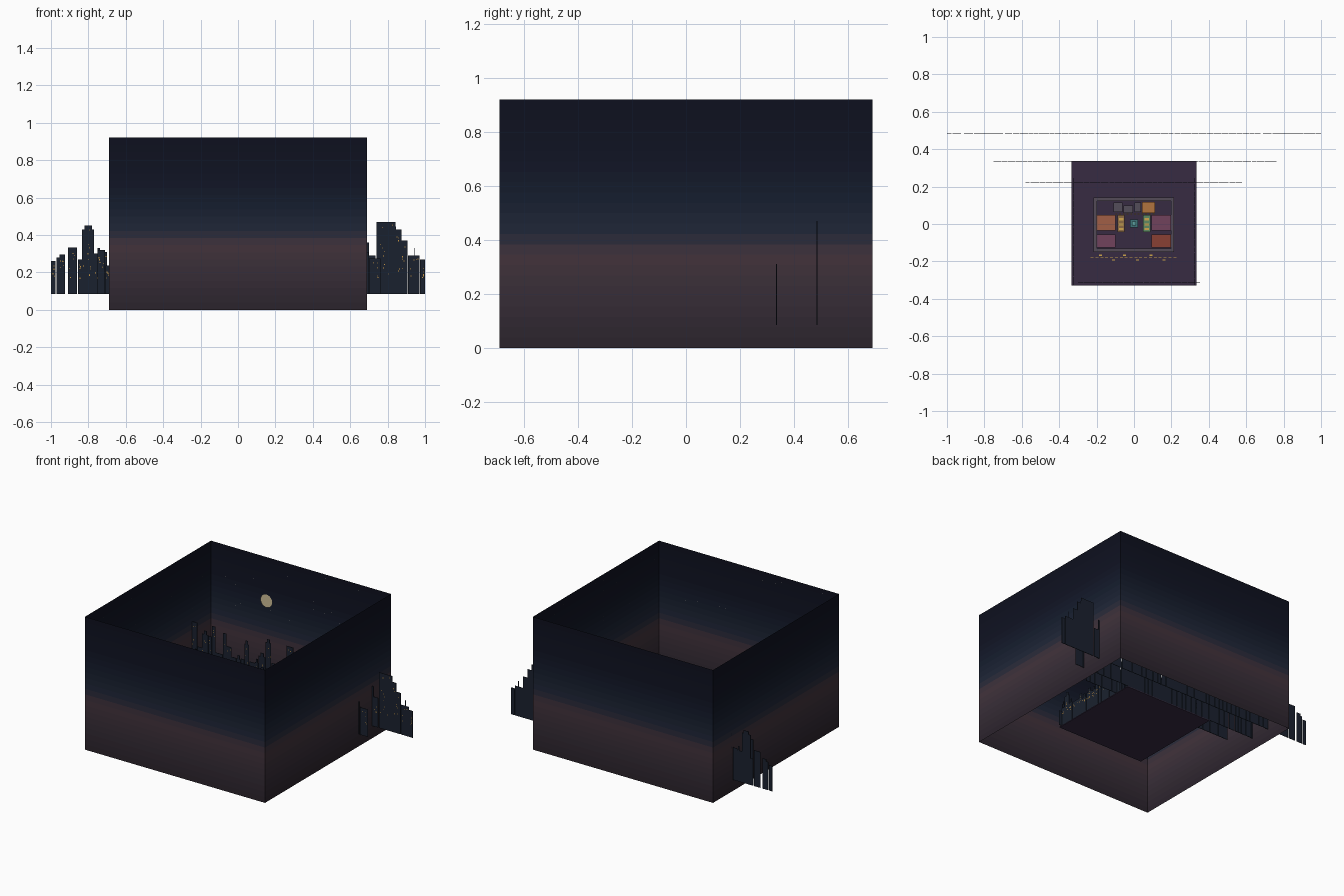
import bpy, bmesh, random
from mathutils import Matrix, Vector

if "Cube" in bpy.data.objects:
    bpy.data.objects.remove(bpy.data.objects["Cube"])

random.seed(7)
G = 0.085  # ground level
mats = {}


def mat(name, rgb):
    if name not in mats:
        m = bpy.data.materials.new(name)
        m.diffuse_color = [(c / 255) ** 2.2 for c in rgb] + [1]
        m.use_nodes = True
        m.node_tree.nodes["Principled BSDF"].inputs["Base Color"].default_value = m.diffuse_color
        mats[name] = m
    return mats[name]


def finish(name, bm, *materials):
    me = bpy.data.meshes.new(name)
    bm.to_mesh(me)
    bm.free()
    for m in materials:
        me.materials.append(m)
    ob = bpy.data.objects.new(name, me)
    bpy.context.collection.objects.link(ob)
    return ob


def add_box(bm, x0, x1, y0, y1, z0, z1, idx=0):
    mtx = Matrix.Translation(((x0 + x1) / 2, (y0 + y1) / 2, (z0 + z1) / 2)) @ \
        Matrix.Diagonal((x1 - x0, y1 - y0, z1 - z0, 1))
    vs = bmesh.ops.create_cube(bm, size=1, matrix=mtx)['verts']
    for f in {f for v in vs for f in v.link_faces}:
        f.material_index = idx


def boxes(name, m, *items):
    bm = bmesh.new()
    for b in items:
        add_box(bm, *b)
    return finish(name, bm, m)


# sky walls: four thin sheets in graded horizontal bands
R, TOP, N = 0.69, 0.92, 24
stops = [(0, (46, 39, 47)), (.2, (58, 49, 58)), (.33, (68, 54, 62)), (.37, (62, 52, 62)),
         (.42, (38, 44, 60)), (.55, (28, 35, 50)), (.7, (23, 26, 40)), (.92, (21, 23, 35))]


def sky_colour(z):
    for (a, ca), (b, cb) in zip(stops, stops[1:]):
        if z <= b:
            t = (z - a) / (b - a)
            return [p + (q - p) * t for p, q in zip(ca, cb)]


bm = bmesh.new()
rings = [[bm.verts.new((x * R, y * R, TOP * i / N)) for x, y in ((-1, -1), (1, -1), (1, 1), (-1, 1))]
         for i in range(N + 1)]
for i in range(N):
    for k in range(4):
        j = (k + 1) % 4
        f = bm.faces.new((rings[i][k], rings[i][j], rings[i + 1][j], rings[i + 1][k]))
        f.material_index = i
finish('sky_walls', bm, *[mat('sky_%d' % i, sky_colour(TOP * (i + .5) / N)) for i in range(N)])

# stars scattered on the inside of every wall
bm = bmesh.new()
for k in range(4):
    turn = Matrix.Rotation(k * 1.5707963, 4, 'Z')
    for _ in range(28):
        x, z, s = random.uniform(-.65, .65), random.uniform(.5, .9), random.uniform(.0012, .0025)
        bm.faces.new([bm.verts.new(turn @ Vector((x + dx * s, .685, z + dz * s)))
                      for dx, dz in ((-1, 0), (0, -1), (1, 0), (0, 1))])
finish('stars', bm, mat('star', (190, 185, 170)))

# moon disc
bm = bmesh.new()
bmesh.ops.create_circle(bm, cap_ends=True, segments=32, radius=.045,
                        matrix=Matrix.Translation((-.26, .682, .62)) @ Matrix.Rotation(1.5707963, 4, 'X'))
finish('moon', bm, mat('moon', (205, 190, 150)))


# skylines: rows of thin building cut-outs with lit windows
def row(a, b, lo, hi):
    out = []
    while a < b - .015:
        w = min(random.uniform(.025, .065), b - a)
        h = lo + (hi - lo) * random.random() ** 1.8
        out.append((a, a + w - .003, h))
        if random.random() < .3:
            out.append((a + w * .25, a + w * .7, min(hi, h + .025)))
        a += w
    return out


def skyline(name, pos, buildings, side=False):
    bm = bmesh.new()
    for a, b, h in buildings:
        add_box(bm, a, b, -.0015, .0015, G, h)
        if b - a > .02:
            for _ in range(5):
                u, z = random.uniform(a + .003, b - .007), random.uniform(G + .08, max(G + .09, h - .02))
                bm.faces.new([bm.verts.new((u + dx, -.0025, z + dz))
                              for dx, dz in ((0, 0), (.004, 0), (.004, .006), (0, .006))]).material_index = 1
    ob = finish(name, bm, mat('building', (32, 38, 50)), mat('lit_window', (200, 150, 70)))
    if side:
        ob.rotation_euler.z = 1.5707963
        ob.location.x = pos
    else:
        ob.location.y = pos


left = [(-1, -.975, .26), (-.97, -.955, .28), (-.955, -.925, .295), (-.91, -.86, .333), (-.855, -.835, .27),
        (-.835, -.77, .43), (-.82, -.78, .45), (-.77, -.735, .30), (-.75, -.738, .33), (-.735, -.70, .31)]
right = [(.69, .70, .36), (.70, .735, .29), (.74, .845, .445), (.74, .842, .47), (.845, .873, .43),
         (.873, .907, .37), (.91, .97, .29), (.943, .946, .33), (.973, 1, .27)]
skyline('far_skyline', .485, left + row(-.69, .69, .27, .47) + right)
skyline('middle_skyline', .335, row(-.75, .77, .23, .35))
skyline('near_skyline', .22, row(-.58, .58, .17, .30))
skyline('front_skyline', -.313, row(-.30, .355, .17, .30))
for s, n in ((-1, 'left'), (1, 'right')):
    skyline(n + '_skyline', s * .322, row(-.325, .25, .2, .33), side=True)

# ground slab
boxes('ground', mat('ground', (58, 47, 68)), (-.333, .333, -.33, .338, G - .006, G))

# pale border around the courtyard
t, z1 = .018, G + .012
boxes('courtyard_border', mat('border', (84, 76, 88)),
      (-.217, .215, -.15, -.15 + t, G, z1), (-.217, .215, .142 - t, .142, G, z1),
      (-.217, -.217 + t, -.132, .124, G, z1), (.215 - t, .215, -.132, .124, G, z1))

# coloured blocks
for name, c, b in (
        ('left_back_block', (160, 95, 72), (-.2, -.1, -.035, .048)),
        ('left_front_block', (112, 68, 92), (-.2, -.1, -.125, -.055)),
        ('right_back_block', (112, 68, 92), (.093, .197, -.035, .048)),
        ('right_front_block', (135, 66, 55), (.093, .197, -.125, -.055)),
        ('rear_block', (175, 115, 65), (.043, .112, .06, .118))):
    boxes(name, mat(name, c), (*b, G, G + .05))

# low stalls and centre feature
boxes('rear_counters', mat('counter', (84, 78, 90)),
      (-.11, -.062, .065, .115, G, G + .04), (-.055, -.005, .06, .10, G, G + .035),
      (.002, .038, .065, .115, G, G + .04))
boxes('left_stall', mat('stall_tan', (140, 108, 70)), (-.088, -.05, -.042, .048, G, G + .03))
boxes('right_stall', mat('stall_green', (95, 135, 100)), (.048, .088, -.042, .048, G, G + .03))
boxes('centre_base', mat('centre', (65, 115, 120)), (-.021, .021, -.018, .025, G, G + .015))
boxes('centre_top', mat('centre_top', (95, 165, 160)), (-.01, .01, -.007, .014, G + .015, G + .03))
for s in (-1, 1):
    boxes('stall_goods', mat('goods', (205, 165, 80)),
          *[(s * .069 - .012, s * .069 + .012, y, y + .012, G + .03, G + .036) for y in (-.033, -.008, .02)])

# yellow dashes along the front and lamps in front of the counters
yellow = mat('yellow', (205, 165, 75))
boxes('front_dashes', yellow,
      *[(-.232 + i * .026, -.216 + i * .026, -.182, -.178, G, G + .002) for i in range(18)])
boxes('front_lamps', yellow,
      *[(x - .008, x + .008, y - .003, y + .003, G, G + .008)
        for x, y in ((-.18, -.167), (-.11, -.193), (-.05, -.167), (.02, -.193), (.09, -.167), (.16, -.193))])
boxes('counter_lamps', yellow,
      *[(x / 100, x / 100 + .01, .052, .057, G + .03, G + .035) for x in range(-10, 11, 2)])
